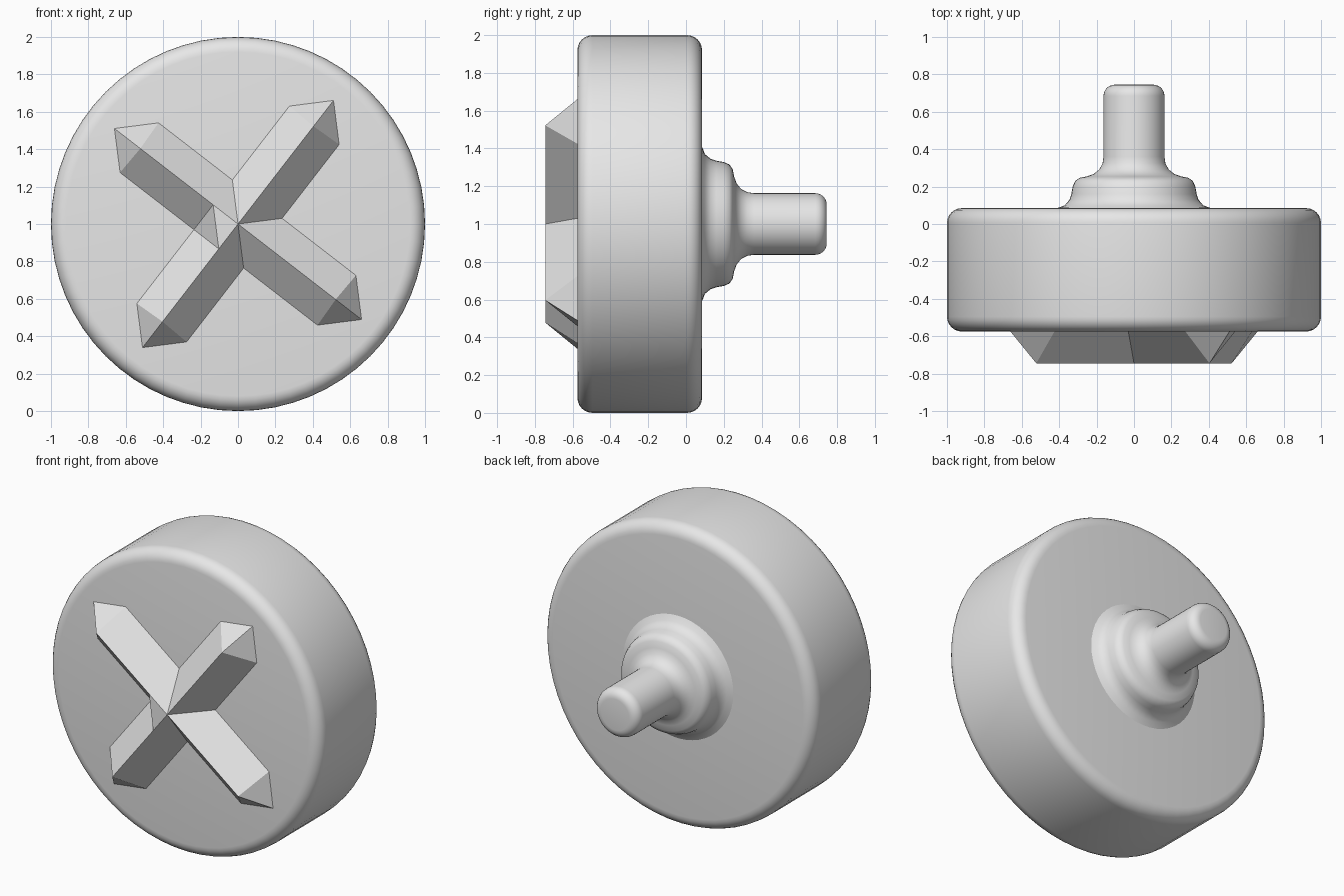
import bpy, bmesh, math
from mathutils import Vector

old = bpy.data.objects.get("Cube")
if old:
    bpy.data.objects.remove(old)

grey = bpy.data.materials.new("plain_grey")
grey.use_nodes = True
COLOUR = (0.8, 0.8, 0.8, 1)
grey.diffuse_color = COLOUR
grey.node_tree.nodes["Principled BSDF"].inputs["Base Color"].default_value = COLOUR

FRONT, BACK, PEAK = -0.575, 0.085, -0.745


def finish(name, bm, smooth):
    bmesh.ops.recalc_face_normals(bm, faces=bm.faces[:])
    mesh = bpy.data.meshes.new(name)
    bm.to_mesh(mesh)
    bm.free()
    mesh.materials.append(grey)
    obj = bpy.data.objects.new(name, mesh)
    bpy.context.collection.objects.link(obj)
    obj.location.z = 1
    if smooth:
        bpy.ops.object.select_all(action='DESELECT')
        obj.select_set(True)
        bpy.context.view_layer.objects.active = obj
        bpy.ops.object.shade_smooth_by_angle(angle=math.radians(40))
    return obj


def corner(radius, y, r, start, steps=6):
    """Quarter-round profile points about (radius, y)."""
    return [(radius + r * math.cos(math.radians(start + 90 * i / steps)),
             y + r * math.sin(math.radians(start + 90 * i / steps)))
            for i in range(steps + 1)]


def lathe(name, profile, sides):
    """Revolve (radius, y) points around the y axis and cap the ends."""
    bm = bmesh.new()
    rings = []
    for radius, y in profile:
        rings.append([bm.verts.new((radius * math.cos(2 * math.pi * i / sides), y,
                                    radius * math.sin(2 * math.pi * i / sides)))
                      for i in range(sides)])
    for a, b in zip(rings, rings[1:]):
        for i in range(sides):
            j = (i + 1) % sides
            bm.faces.new((a[i], a[j], b[j], b[i]))
    bm.faces.new(rings[0])
    bm.faces.new(rings[-1])
    return finish(name, bm, True)


# Thick round disc with rounded rims
R = 0.08
lathe("disc", corner(1 - R, FRONT + R, R, -90) + corner(1 - R, BACK - R, R, 0), 64)

# Stepped collar flowing into the rear shaft
collar = [(0.42, BACK - 0.01), (0.405, BACK + 0.002), (0.37, 0.1), (0.345, 0.13), (0.335, 0.16),
          (0.328, 0.2), (0.315, 0.23), (0.29, 0.247), (0.25, 0.255), (0.215, 0.268),
          (0.185, 0.292), (0.168, 0.325), (0.163, 0.36)]
lathe("shaft", collar + corner(0.103, 0.685, 0.06, 0), 48)

# Ridged cross on the front face, one corner filled in
ARM, TIP, SHOULDER, HALF = 0.66, 0.835, 0.667, 0.168
bm = bmesh.new()


def vert(along, across, y, k):
    a = math.radians(52.3 + 90 * k)
    u = Vector((math.cos(a), 0, math.sin(a)))
    v = Vector((-math.sin(a), 0, math.cos(a)))
    return bm.verts.new(u * along + v * across + Vector((0, y, 0)))


centre = bm.verts.new((0, PEAK, 0))
valleys = [vert(HALF, HALF, FRONT, k) for k in range(4)]
ridge = {k: vert(HALF, 0, PEAK, k) for k in (1, 2)}
base = []
for k in range(4):
    end = vert(ARM, 0, PEAK, k)
    tip = vert(TIP, 0, FRONT, k)
    right = vert(SHOULDER, -HALF, FRONT, k)
    left = vert(SHOULDER, HALF, FRONT, k)
    for shoulder, sector in ((right, (k - 1) % 4), (left, k)):
        start = [ridge[k]] if k in ridge else []
        if sector != 1:
            start.insert(0, centre)
        bm.faces.new(start + [end, shoulder, valleys[sector]])
        bm.faces.new((end, tip, shoulder))
    base += [right, tip, left, valleys[k]]
bm.faces.new((ridge[1], ridge[2], valleys[1]))
bm.faces.new((centre, ridge[1], ridge[2]))
bm.faces.new(base)
finish("cross_ridge", bm, False)
